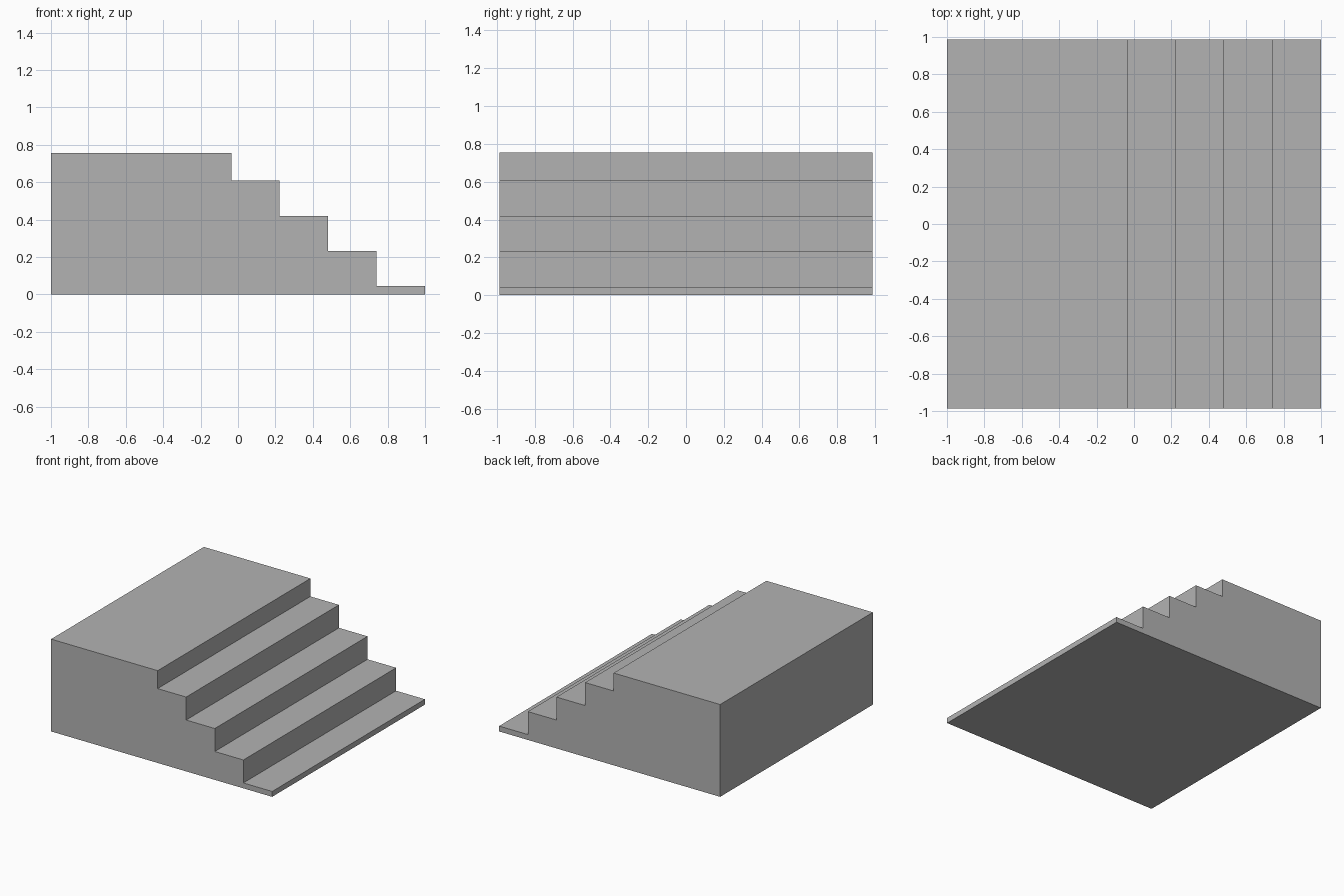
import bpy
import bmesh

cube = bpy.data.objects.get("Cube")
if cube:
    bpy.data.objects.remove(cube, do_unlink=True)

# Plain grey for the whole block
grey = bpy.data.materials.new("plain_grey")
grey.use_nodes = True
colour = (0.45, 0.45, 0.45, 1)
grey.diffuse_color = colour
grey.node_tree.nodes["Principled BSDF"].inputs["Base Color"].default_value = colour

# Each tread: its outer edge in x and its height
half_depth = 0.987
treads = [(-0.036, 0.755), (0.222, 0.608), (0.481, 0.42), (0.74, 0.232), (1.0, 0.044)]

# Side outline: bottom, then up the treads from the low end to the platform
outline = [(-1.0, 0.0), (1.0, 0.0)]
for i in range(len(treads) - 1, -1, -1):
    edge, height = treads[i]
    inner = treads[i - 1][0] if i else -1.0
    outline += [(edge, height), (inner, height)]

# Extrude the outline from front to back
bm = bmesh.new()
side = bm.faces.new([bm.verts.new((x, -half_depth, z)) for x, z in outline])
result = bmesh.ops.extrude_face_region(bm, geom=[side], use_keep_orig=True)
back = [v for v in result["geom"] if isinstance(v, bmesh.types.BMVert)]
bmesh.ops.translate(bm, verts=back, vec=(0, 2 * half_depth, 0))
bmesh.ops.recalc_face_normals(bm, faces=bm.faces)

mesh = bpy.data.meshes.new("platform_stairs")
bm.to_mesh(mesh)
bm.free()
mesh.materials.append(grey)
stairs = bpy.data.objects.new("platform_stairs", mesh)
bpy.context.collection.objects.link(stairs)
